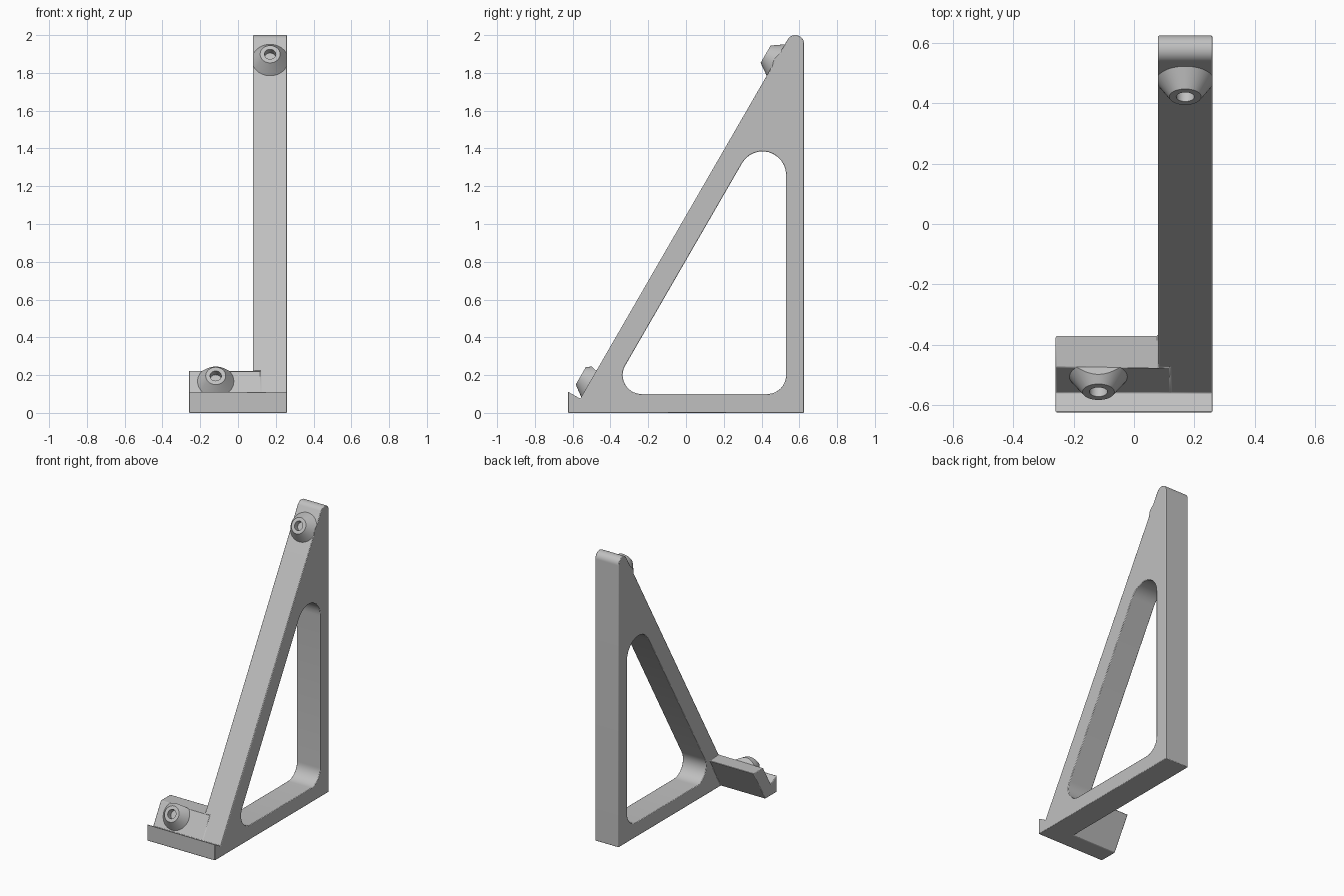
import bpy, bmesh, math
from mathutils import Vector, Matrix

if "Cube" in bpy.data.objects:
    bpy.data.objects.remove(bpy.data.objects["Cube"], do_unlink=True)

grey = bpy.data.materials.new("plain grey")
grey.use_nodes = True
COLOUR = (0.53, 0.53, 0.53, 1)
grey.diffuse_color = COLOUR
grey.node_tree.nodes["Principled BSDF"].inputs["Base Color"].default_value = COLOUR

SLOPE = math.sqrt(3)                  # 60 degree rest surface
TOE = Vector((-0.56, 0.075))          # inner corner of the lip


def slope_y(z):
    return TOE.x + (z - TOE.y) / SLOPE


def rounded(corners, steps=12):
    """Turn (y, z, radius) corners into an outline with filleted corners."""
    pts = []
    for i, (y, z, r) in enumerate(corners):
        p = Vector((y, z))
        if r == 0:
            pts.append(p)
            continue
        a = (Vector(corners[i - 1][:2]) - p).normalized()
        b = (Vector(corners[(i + 1) % len(corners)][:2]) - p).normalized()
        half = a.angle(b) / 2
        centre = p + (a + b).normalized() * (r / math.sin(half))
        start = p + a * (r / math.tan(half)) - centre
        end = p + b * (r / math.tan(half)) - centre
        sweep = math.pi - 2 * half
        for k in range(steps + 1):
            t = k / steps
            pts.append(centre + (start * math.sin((1 - t) * sweep)
                                 + end * math.sin(t * sweep)) / math.sin(sweep))
    return pts


def make_object(name, bm):
    bmesh.ops.recalc_face_normals(bm, faces=bm.faces)
    mesh = bpy.data.meshes.new(name)
    bm.to_mesh(mesh)
    bm.free()
    mesh.materials.append(grey)
    obj = bpy.data.objects.new(name, mesh)
    bpy.context.collection.objects.link(obj)
    return obj


def extrude_profile(name, pts, x0, x1):
    bm = bmesh.new()
    face = bm.faces.new([bm.verts.new((x0, p.x, p.y)) for p in pts])
    out = bmesh.ops.extrude_face_region(bm, geom=[face])
    verts = [g for g in out["geom"] if isinstance(g, bmesh.types.BMVert)]
    bmesh.ops.translate(bm, verts=verts, vec=(x1 - x0, 0, 0))
    return make_object(name, bm)


def activate(obj):
    bpy.ops.object.select_all(action='DESELECT')
    obj.select_set(True)
    bpy.context.view_layer.objects.active = obj


def combine(obj, other, operation):
    activate(obj)
    mod = obj.modifiers.new("combine", 'BOOLEAN')
    mod.operation, mod.solver, mod.object = operation, 'EXACT', other
    bpy.ops.object.modifier_apply(modifier=mod.name)
    bpy.data.objects.remove(other, do_unlink=True)


def smooth(obj):
    activate(obj)
    bpy.ops.object.shade_smooth_by_angle(angle=math.radians(30))


# Triangular upright with a rounded tip and a small lip at the toe
lip = [(-0.625, 0, 0), (-0.625, 0.1125, 0), (TOE.x, TOE.y, 0)]
frame = extrude_profile("support_frame", rounded(
    lip + [(slope_y(2), 2, 0.046), (0.625, 2, 0.046), (0.625, 0, 0)]), 0.08, 0.26)

# Rounded triangular opening
inner_y, floor_z, offset = 0.53, 0.1, 0.808
opening = extrude_profile("opening_cutter", rounded([
    ((floor_z - offset) / SLOPE, floor_z, 0.1),
    (inner_y, offset + SLOPE * inner_y, 0.125),
    (inner_y, floor_z, 0.1)]), -0.2, 0.5)
combine(frame, opening, 'DIFFERENCE')

# Side foot with the same lip and a back parallel to the rest surface
foot_top, foot_back = 0.222, -0.37
foot = extrude_profile("side_foot", rounded(
    lip + [(slope_y(foot_top), foot_top, 0), (foot_back, foot_top, 0),
           (foot_back - foot_top / SLOPE, 0, 0)]), -0.26, 0.12)
combine(frame, foot, 'UNION')

# Slightly eased edges
activate(frame)
bevel = frame.modifiers.new("eased_edges", 'BEVEL')
bevel.width, bevel.segments = 0.004, 2
bevel.limit_method, bevel.angle_limit = 'ANGLE', math.radians(40)
smooth(frame)


def stud(name, x, z, height, cuts):
    """Hollow conical stud standing on the slope, trimmed by planes."""
    profile = [(0, -0.02), (0.096, -0.02), (0.096, 0), (0.053, height),
               (0.03, height), (0.03, height - 0.04), (0, height - 0.04)]
    bm = bmesh.new()
    verts = [bm.verts.new((r, 0, h)) for r, h in profile]
    edges = [bm.edges.new(pair) for pair in zip(verts, verts[1:])]
    bmesh.ops.spin(bm, geom=verts + edges, cent=(0, 0, 0), axis=(0, 0, 1),
                   angle=2 * math.pi, steps=48)
    bmesh.ops.remove_doubles(bm, verts=bm.verts, dist=0.0001)
    bmesh.ops.transform(bm, verts=bm.verts, matrix=Matrix.Translation(
        (x, slope_y(z), z)) @ Matrix.Rotation(math.radians(60), 4, 'X'))
    for point, normal in cuts:
        cut = bmesh.ops.bisect_plane(
            bm, geom=bm.verts[:] + bm.edges[:] + bm.faces[:],
            plane_co=point, plane_no=normal, clear_outer=True)
        rim = [g for g in cut["geom_cut"] if isinstance(g, bmesh.types.BMEdge)]
        bmesh.ops.holes_fill(bm, edges=rim, sides=0)
    smooth(make_object(name, bm))


# Upper stud is trimmed flush with the frame, lower stud behind the foot edge
stud("upper_stud", 0.17, 1.868, 0.062,
     [((0.08, 0, 0), (-1, 0, 0)), ((0.26, 0, 0), (1, 0, 0))])
stud("lower_stud", -0.118, 0.167, 0.058,
     [((0, slope_y(foot_top), foot_top), (0, 1, 1))])
